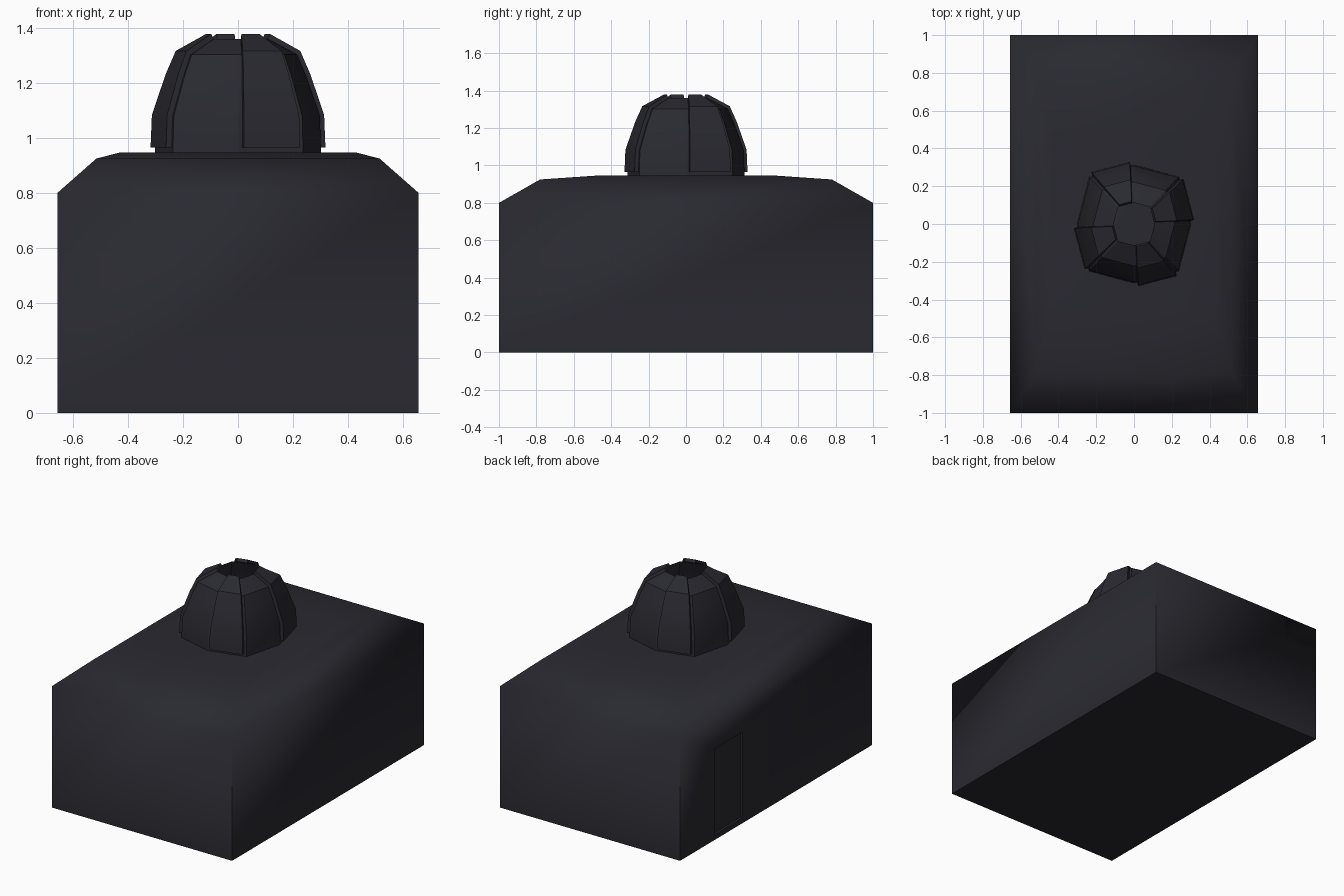
import bpy, bmesh, math
from mathutils import Vector

if "Cube" in bpy.data.objects:
    bpy.data.objects.remove(bpy.data.objects["Cube"])

dark = bpy.data.materials.new("dark_slate")
dark.diffuse_color = (0.022, 0.022, 0.03, 1)
dark.use_nodes = True
dark.node_tree.nodes["Principled BSDF"].inputs["Base Color"].default_value = dark.diffuse_color


def finish(name, bm, angle):
    bmesh.ops.recalc_face_normals(bm, faces=bm.faces)
    me = bpy.data.meshes.new(name)
    bm.to_mesh(me)
    bm.free()
    ob = bpy.data.objects.new(name, me)
    bpy.context.collection.objects.link(ob)
    me.materials.append(dark)
    if angle:
        bpy.ops.object.select_all(action='DESELECT')
        ob.select_set(True)
        bpy.context.view_layer.objects.active = ob
        bpy.ops.object.shade_smooth_by_angle(angle=math.radians(angle))
    return ob


def loft(bm, rings, closed=True):
    """Skin a stack of point rings and return the vertex rings."""
    vs = [[bm.verts.new(p) for p in r] for r in rings]
    n = len(vs[0])
    for a, b in zip(vs, vs[1:]):
        for i in range(n if closed else n - 1):
            j = (i + 1) % n
            bm.faces.new((a[i], a[j], b[j], b[i]))
    return vs


def rect(hx, hy, z):
    return [(-hx, -hy, z), (hx, -hy, z), (hx, hy, z), (-hx, hy, z)]


# Building block with softly sloped roof
bm = bmesh.new()
vs = loft(bm, [rect(0.657, 1, 0), rect(0.657, 1, 0.8),
               rect(0.515, 0.78, 0.925), rect(0.43, 0.46, 0.947)])
bm.faces.new(vs[0])
bm.faces.new(vs[-1])
building = finish("building", bm, 65)

# Shallow doorway recess on the left wall
bm = bmesh.new()
vs = loft(bm, [[(x, y, z) for x, y in
                ((-0.7, 0.35), (-0.642, 0.35), (-0.642, 0.64), (-0.7, 0.64))]
               for z in (0.035, 0.6)])
bm.faces.new(vs[0])
bm.faces.new(vs[-1])
cutter = finish("doorway_cutter", bm, 0)
mod = building.modifiers.new("doorway", 'BOOLEAN')
mod.operation = 'DIFFERENCE'
mod.object = cutter
cutter.hide_render = True
cutter.hide_set(True)

# Open octagonal dome: plan outline and (scale, height) profile
plan = [Vector(p) for p in ((0.302, 0), (0.237, 0.25), (0, 0.313), (-0.237, 0.25),
                            (-0.302, 0), (-0.237, -0.25), (0, -0.313), (0.237, -0.25))]
profile = [(1.0, 0.945), (0.985, 1.08), (0.82, 1.225), (0.71, 1.303), (0.36, 1.36)]
bm = bmesh.new()
loft(bm, [[(p.x * s, p.y * s, z) for p in plan] for s, z in profile])
dome = finish("dome_shell", bm, 28)

# Raised plates on every other dome side
for i in range(0, 8, 2):
    a, b = plan[i], plan[i + 1]
    side = (b - a).normalized()
    out = Vector((side.y, -side.x, 0))
    rings = []
    for s, z in [(1.0, 0.965)] + profile[1:]:
        inset = 0.017 * (0.4 + 0.6 * s)
        l, r = a * s + side * inset, b * s - side * inset
        rings.append([(l.x, l.y, z), (r.x, r.y, z)])
    bm = bmesh.new()
    vs = loft(bm, rings, closed=False)
    bm.normal_update()
    if sum(f.normal.dot(out) for f in bm.faces) < 0:
        bmesh.ops.reverse_faces(bm, faces=bm.faces)
    bm.normal_update()
    # thicken outwards from the shell
    off = {v: v.co + v.normal * 0.021 for r in vs for v in r}
    outer = loft(bm, [[off[v] for v in r] for r in vs], closed=False)
    for g, h in zip(range(4), range(1, 5)):
        for k in (0, 1):
            bm.faces.new((vs[g][k], vs[h][k], outer[h][k], outer[g][k]))
    for k in (0, -1):
        bm.faces.new((vs[k][0], vs[k][1], outer[k][1], outer[k][0]))
    finish("dome_plate_%d" % (i // 2 + 1), bm, 28)
